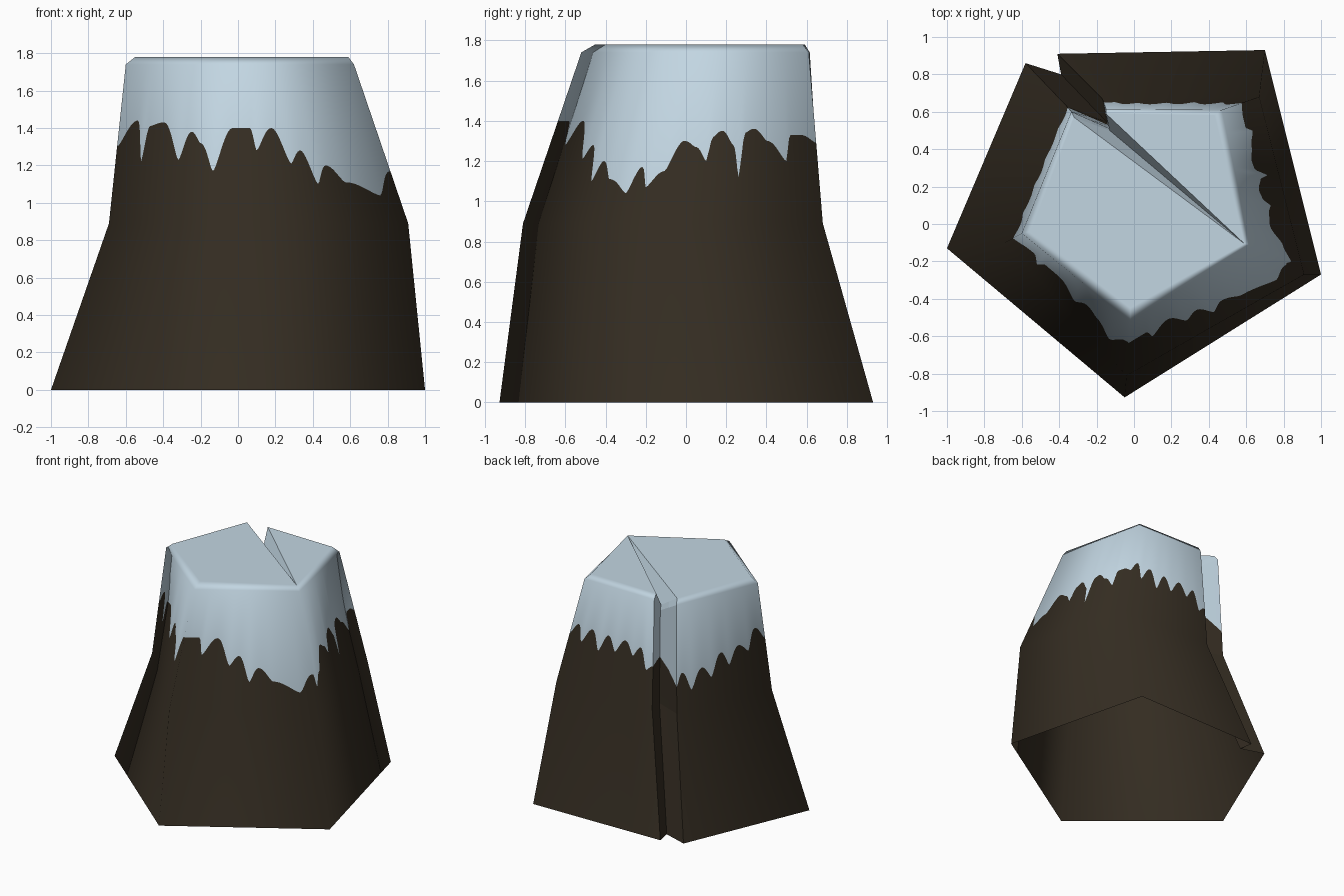
import bpy, math
from mathutils import Vector

if "Cube" in bpy.data.objects:
    bpy.data.objects.remove(bpy.data.objects["Cube"])

def material(name, rgb):
    m = bpy.data.materials.new(name)
    m.diffuse_color = (*rgb, 1)
    m.use_nodes = True
    m.node_tree.nodes["Principled BSDF"].inputs["Base Color"].default_value = m.diffuse_color
    return m

ROCK = material("dark rock", (0.035, 0.026, 0.016))
SNOW = material("pale snow", (0.54, 0.67, 0.76))

# Corners, counter-clockwise from the front: xy at base, waist, rim and top
CORNERS = [
    ((-.05, -.927), (-.04, -.81), (-.02, -.52), (-.02, -.45)),  # front
    ((1.0, -.27), (.91, -.27), (.62, -.11), (.59, -.105)),      # right
    ((.70, .93), (.67, .68), (.47, .61), (.43, .58)),           # back right
    ((-.41, .91), (-.17, .67), (-.15, .615), (-.15, .59)),      # crack, right lip
    ((-.39, .80), (-.15, .55), (-.13, .51), (-.13, .50)),       # crack, inside
    ((-.58, .86), (-.36, .63), (-.335, .60), (-.32, .57)),      # crack, left lip
    ((-1.0, -.13), (-.69, -.10), (-.60, -.05), (-.55, -.04)),   # left
]
LEVELS = (0, .89, 1.74, 1.78)
CRACK_LEVELS = (0, .89, 1.61, 1.65)

# Dripping snow line on each side: (position along side, height)
DRIPS = [
    [(0, 1.40), (.12, 1.40), (.16, 1.28), (.27, 1.40), (.38, 1.21), (.45, 1.28), (.53, 1.10),
     (.60, 1.20), (.70, 1.11), (.89, 1.04), (1, 1.17)],
    [(0, 1.17), (.04, 1.07), (.13, 1.15), (.22, 1.30), (.29, 1.27), (.36, 1.20), (.39, 1.32),
     (.44, 1.35), (.51, 1.28), (.55, 1.12), (.58, 1.34), (.63, 1.36), (.71, 1.30),
     (.82, 1.20), (.85, 1.33), (.91, 1.33), (1, 1.29)],
    [(0, 1.29), (.08, 1.38), (.15, 1.25), (.25, 1.37), (.36, 1.22), (.45, 1.36), (.55, 1.25),
     (.66, 1.36), (.76, 1.26), (.85, 1.34), (.92, 1.18), (1, 1.22)],
    [(0, 1.22), (1, 1.25)],
    [(0, 1.25), (1, 1.10)],
    [(0, 1.10), (.06, 1.20), (.16, 1.05), (.28, 1.20), (.38, 1.11), (.50, 1.28), (.58, 1.17),
     (.70, 1.30), (.80, 1.24), (.90, 1.40), (1, 1.30)],
    [(0, 1.30), (.16, 1.44), (.22, 1.22), (.27, 1.41), (.39, 1.43), (.54, 1.23), (.64, 1.38),
     (.72, 1.32), (.84, 1.17), (1, 1.40)],
]
WALLS = (3, 4)                      # the two sides inside the crack
count = len(CORNERS)

def snow_height(side, t):
    # round arches between narrow drips
    for (t0, z0), (t1, z1) in zip(DRIPS[side], DRIPS[side][1:]):
        if t <= t1:
            u = (t - t0) / (t1 - t0)
            if z1 < z0:
                u = 1 - u
            rise = (1 - math.cos(math.pi * u ** .75)) / 2
            return min(z0, z1) + abs(z1 - z0) * rise
    return DRIPS[side][-1][1]

def corner(i):
    i %= count
    zs = CRACK_LEVELS if i == 4 else LEVELS
    return [Vector((x, y, z)) for (x, y), z in zip(CORNERS[i], zs)]

def side_normal(i):
    d = corner(i + 1)[1] - corner(i)[1]
    return Vector((d.y, -d.x, 0)).normalized()

def corner_normal(i, side):
    i %= count
    if i in (3, 4, 5):
        return side_normal(side)
    return (side_normal(i) + side_normal((i - 1) % count)).normalized()

# Columns of five points around the mountain: base, waist, snow line, rim, top
verts, starts = [], []
sides = []                          # side number and position of each column
for s in range(count):
    starts.append(len(sides))
    n = 2 if s in WALLS else 100
    a, b = corner(s), corner(s + 1)
    for k in range(n):
        t = k / n
        base, waist, rim, top = [p.lerp(q, t) for p, q in zip(a, b)]
        f = (snow_height(s, t) - waist.z) / (rim.z - waist.z)
        verts += [base, waist, waist.lerp(rim, f), rim, top]
        sides.append((s, t, 1 / n))
N = len(sides)

faces, mats, normals = [], [], []   # normals: one list per face, None = flat
TILT = (.28, .22, .22, .5)

def lean(h, row):
    if row == 4:
        return Vector((0, 0, 1))
    return (h + Vector((0, 0, TILT[row]))).normalized()

for c, (s, t, step) in enumerate(sides):
    d = (c + 1) % N
    na, nb = corner_normal(s, s), corner_normal(s + 1, s)
    h0 = na.lerp(nb, t).normalized()
    h1 = na.lerp(nb, t + step).normalized()
    for r in range(4):
        faces.append((c*5 + r, d*5 + r, d*5 + r + 1, c*5 + r + 1))
        mats.append(1 if r >= 2 else 0)
        if s in WALLS:
            normals.append(None)
        else:
            normals.append([lean(h0, r), lean(h1, r), lean(h1, r + 1), lean(h0, r + 1)])

def top_plate(columns):
    faces.append([c % N * 5 + 4 for c in columns])
    mats.append(1)
    normals.append(None)

# Two top plates and the groove that runs to the right corner; the base is open
right = starts[1]
top_plate(range(starts[5], N + right + 1))
top_plate(range(right, starts[3] + 1))
top_plate([right, *range(starts[3], starts[4] + 1)])
top_plate([right, *range(starts[4], starts[5] + 1)])

mesh = bpy.data.meshes.new("snowy_mountain")
mesh.from_pydata(verts, [], faces)
mesh.materials.append(ROCK)
mesh.materials.append(SNOW)
for p, m in zip(mesh.polygons, mats):
    p.material_index = m
    p.use_smooth = True
mesh.update()

# Soft shading around the body, flat crack and top
loops = []
for p, ns in zip(mesh.polygons, normals):
    loops += [tuple(v) for v in ns] if ns else [tuple(p.normal)] * p.loop_total
mesh.normals_split_custom_set(loops)

mountain = bpy.data.objects.new("snowy_mountain", mesh)
bpy.context.collection.objects.link(mountain)
